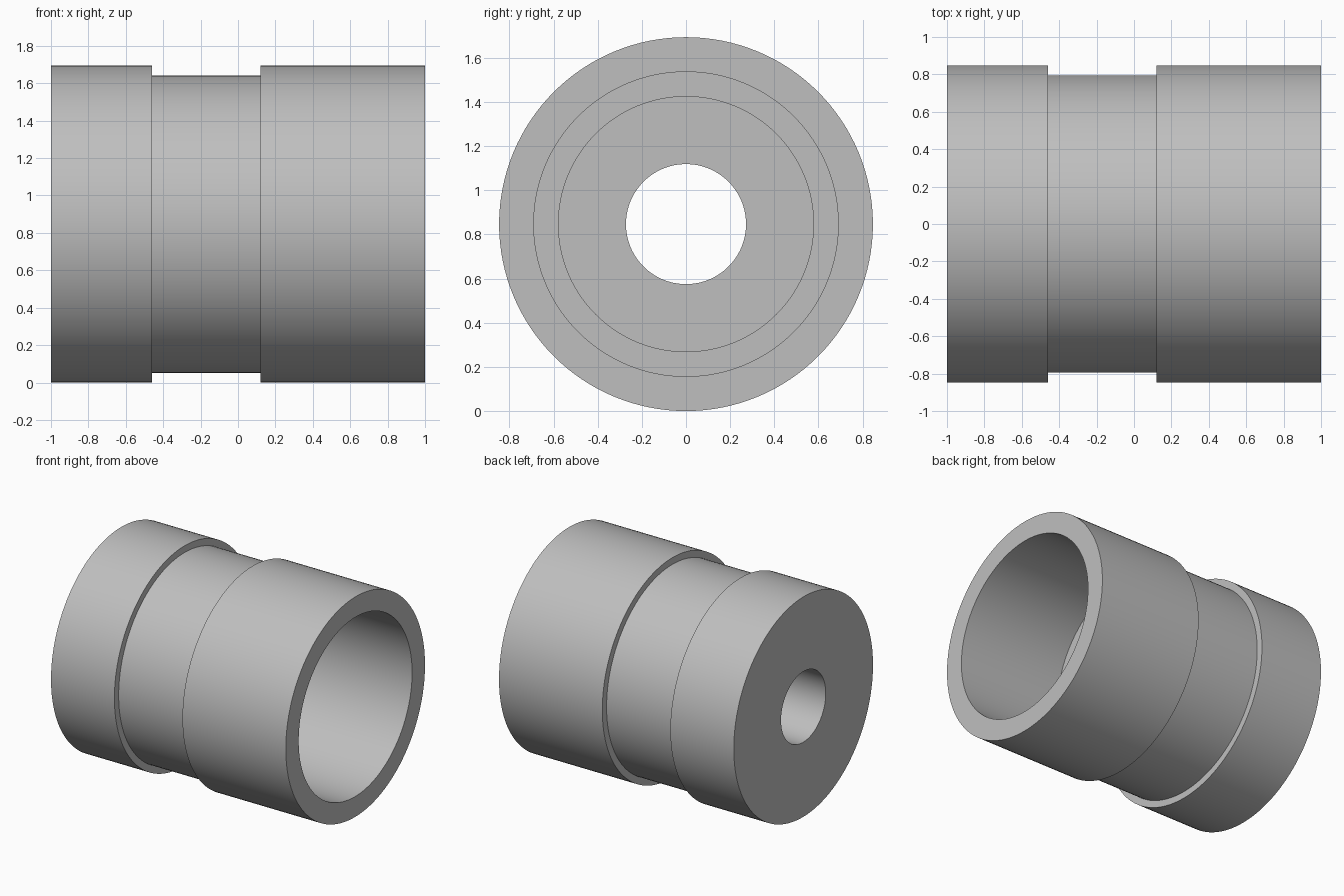
import bpy
import bmesh
from math import cos, sin, tau, radians

SEGMENTS = 128
AXIS_HEIGHT = 0.847

cube = bpy.data.objects.get("Cube")
if cube:
    bpy.data.objects.remove(cube, do_unlink=True)

grey = bpy.data.materials.new("plain grey")
grey.use_nodes = True
colour = (0.52, 0.52, 0.52, 1)
grey.diffuse_color = colour
grey.node_tree.nodes["Principled BSDF"].inputs["Base Color"].default_value = colour


def lathe(name, profile, material):
    """Turn a closed (x, radius) profile around the x axis."""
    bm = bmesh.new()
    rings = [[bm.verts.new((x, r * cos(tau * i / SEGMENTS), r * sin(tau * i / SEGMENTS)))
              for i in range(SEGMENTS)] for x, r in profile]
    for a, b in zip(rings, rings[1:] + rings[:1]):
        for i in range(SEGMENTS):
            j = (i + 1) % SEGMENTS
            bm.faces.new((a[i], a[j], b[j], b[i]))
    bmesh.ops.recalc_face_normals(bm, faces=bm.faces)
    mesh = bpy.data.meshes.new(name)
    bm.to_mesh(mesh)
    bm.free()
    mesh.materials.append(material)
    obj = bpy.data.objects.new(name, mesh)
    bpy.context.collection.objects.link(obj)
    return obj


# Outer wall with a shallow groove, then the stepped bore back to the start
outer = [(-1, 0.847), (-0.46, 0.847), (-0.46, 0.795),
         (0.12, 0.795), (0.12, 0.847), (1, 0.847)]
bore = [(1, 0.69), (0.12, 0.69), (0.12, 0.578),
        (-0.46, 0.578), (-0.46, 0.272), (-1, 0.272)]
sleeve = lathe("grooved_sleeve", outer + bore, grey)
sleeve.location.z = AXIS_HEIGHT

# Smooth walls, crisp shoulders
bpy.ops.object.select_all(action="DESELECT")
sleeve.select_set(True)
bpy.context.view_layer.objects.active = sleeve
bpy.ops.object.shade_smooth_by_angle(angle=radians(30))
